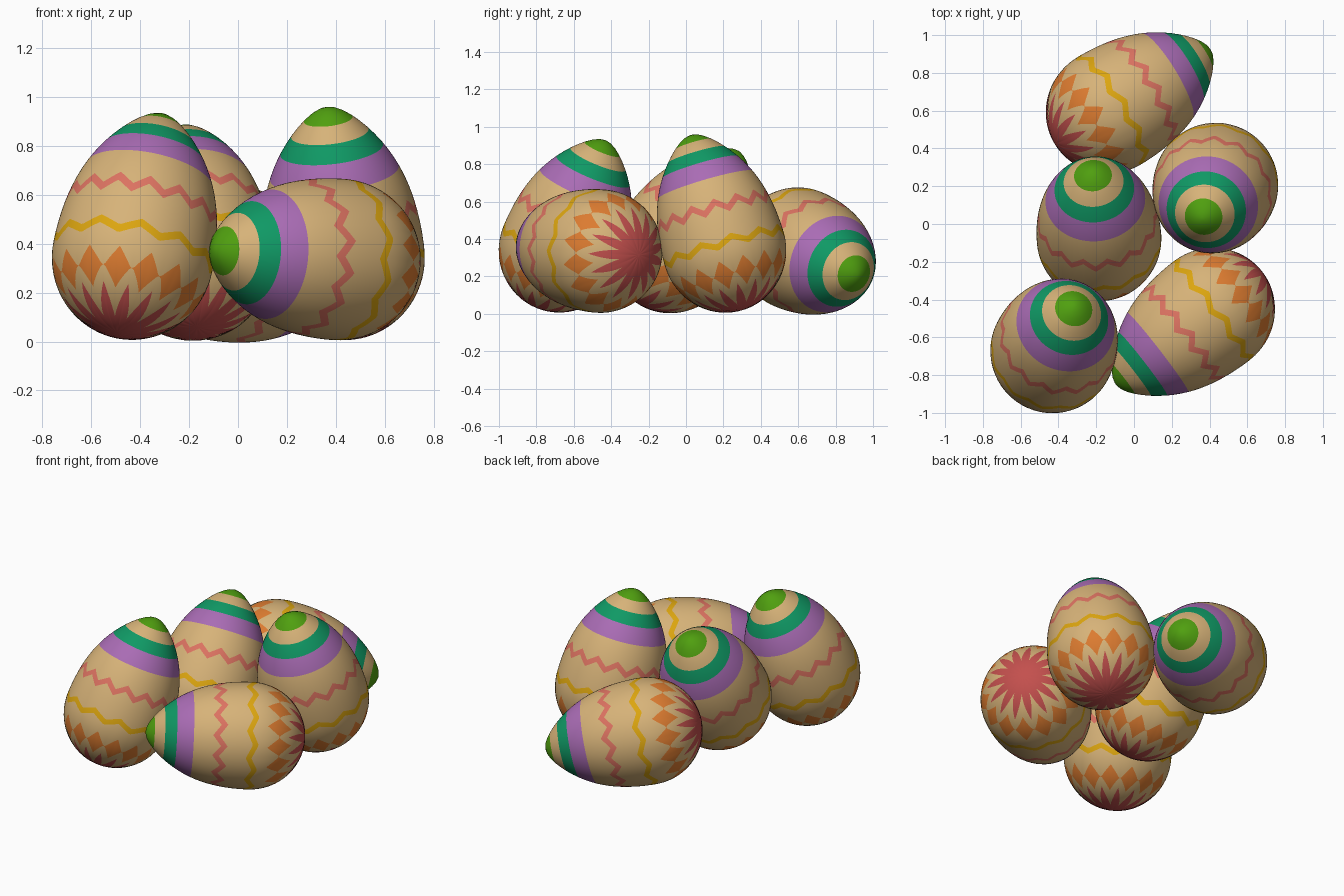
import bpy, bmesh, math
from mathutils import Vector

if "Cube" in bpy.data.objects:
    bpy.data.objects.remove(bpy.data.objects["Cube"])

R, TIP, BASE = 0.33, 0.64, 0.34      # widest radius, bulge-to-tip, bulge-to-blunt-end
N = 180                              # samples around the egg

COLORS = {
    "shell_tan":    (0.68, 0.45, 0.19, 1),
    "lime":         (0.08, 0.35, 0.005, 1),
    "green":        (0.005, 0.32, 0.13, 1),
    "purple":       (0.40, 0.15, 0.46, 1),
    "coral":        (0.72, 0.17, 0.12, 1),
    "yellow":       (0.72, 0.38, 0.005, 1),
    "orange":       (0.72, 0.20, 0.03, 1),
    "red":          (0.55, 0.08, 0.075, 1),
}
mats = {}
for name, col in COLORS.items():
    mats[name] = bpy.data.materials.new(name)
    mats[name].diffuse_color = col
slot = {name: i for i, name in enumerate(COLORS)}


def phi_of(s):
    """Distance from the tip along the axis -> polar angle."""
    c = 1 - s / TIP if s < TIP else -(s - TIP) / BASE
    return math.acos(max(-1, min(1, c)))


def egg_point(phi, theta):
    c = math.cos(phi)
    r = R * math.sin(phi) * (1 - 0.3 * c ** 4 if c > 0 else 1)
    return Vector((r * math.cos(theta), r * math.sin(theta), c * (TIP if c > 0 else BASE)))


def tri(i, count, shift=0.0):
    """Triangle wave from 0 to 1 with count periods round the egg."""
    return 1 - abs(2 * ((i * count / N + shift) % 1) - 1)


def flat(s):
    return lambda i: phi_of(s)


def zigzag(s, amp, count):
    return lambda i: phi_of(s + amp * (2 * tri(i, count) - 1))


def diamond(side):
    return lambda i: phi_of(0.805 + side * 0.075 * max(0, 1.1 * tri(i, 15) - 0.1))


def star(i):
    a, b = phi_of(0.958), phi_of(0.862)
    return a + (b - a) * tri(i, 15, 0.5)


# Painted boundaries from tip to blunt end: (curve, colour after it, rings until next)
bands = [
    (flat(0.0005), "lime", 3),
    (flat(0.05), "shell_tan", 2),
    (flat(0.11), "green", 2),
    (flat(0.18), "purple", 3),
    (flat(0.28), "shell_tan", 4),
    (zigzag(0.42, 0.025, 15), "coral", 1),
    (zigzag(0.46, 0.025, 15), "shell_tan", 4),
    (zigzag(0.62, 0.02, 12), "yellow", 1),
    (zigzag(0.655, 0.02, 12), "shell_tan", 4),
    (diamond(-1), "orange", 4),
    (diamond(1), "shell_tan", 4),
    (star, "red", 6),
    (flat(TIP + BASE - 0.0002), "red", 0),
]


def egg_mesh():
    bm = bmesh.new()
    rings, ring_mat = [], []

    def add_ring(curve, color):
        rings.append([bm.verts.new(egg_point(curve(i), math.tau * i / N)) for i in range(N)])
        ring_mat.append(slot[color])

    for (f, color, steps), (g, _, _) in zip(bands, bands[1:]):
        for k in range(steps):
            add_ring(lambda i: f(i) + (g(i) - f(i)) * k / steps, color)
    add_ring(bands[-1][0], "red")
    for k in range(len(rings) - 1):
        a, b = rings[k], rings[k + 1]
        for i in range(N):
            j = (i + 1) % N
            bm.faces.new((a[i], b[i], b[j], a[j])).material_index = ring_mat[k]
    # close both poles
    bm.faces.new(rings[0]).material_index = slot["lime"]
    bm.faces.new(rings[-1][::-1]).material_index = slot["red"]
    bmesh.ops.remove_doubles(bm, verts=bm.verts, dist=1e-5)
    bmesh.ops.recalc_face_normals(bm, faces=bm.faces)
    for face in bm.faces:
        face.smooth = True
    me = bpy.data.meshes.new("painted_egg")
    bm.to_mesh(me)
    bm.free()
    for m in mats.values():
        me.materials.append(m)
    return me


mesh = egg_mesh()

# Egg placement: bulge centre, direction of the pointed tip
eggs = {
    "egg_front_left":  ((-0.43, -0.67, 0.345), (0.12, 0.24, 0.58)),
    "egg_front_right": ((0.41, -0.46, 0.335), (-0.79, -0.61, 0.06)),
    "egg_middle":      ((-0.185, -0.075, 0.34), (-0.035, 0.36, 0.53)),
    "egg_right":       ((0.433, 0.205, 0.345), (-0.07, -0.18, 0.61)),
    "egg_back":        ((-0.13, 0.60, 0.345), (0.53, 0.32, -0.14)),
}
for name, (centre, tip) in eggs.items():
    ob = bpy.data.objects.new(name, mesh)
    bpy.context.collection.objects.link(ob)
    ob.location = centre
    ob.rotation_euler = Vector(tip).to_track_quat('Z', 'Y').to_euler()

for m in bpy.data.materials:
    if m.users and not m.is_grease_pencil:
        m.use_nodes = True
        m.node_tree.nodes["Principled BSDF"].inputs["Base Color"].default_value = m.diffuse_color
